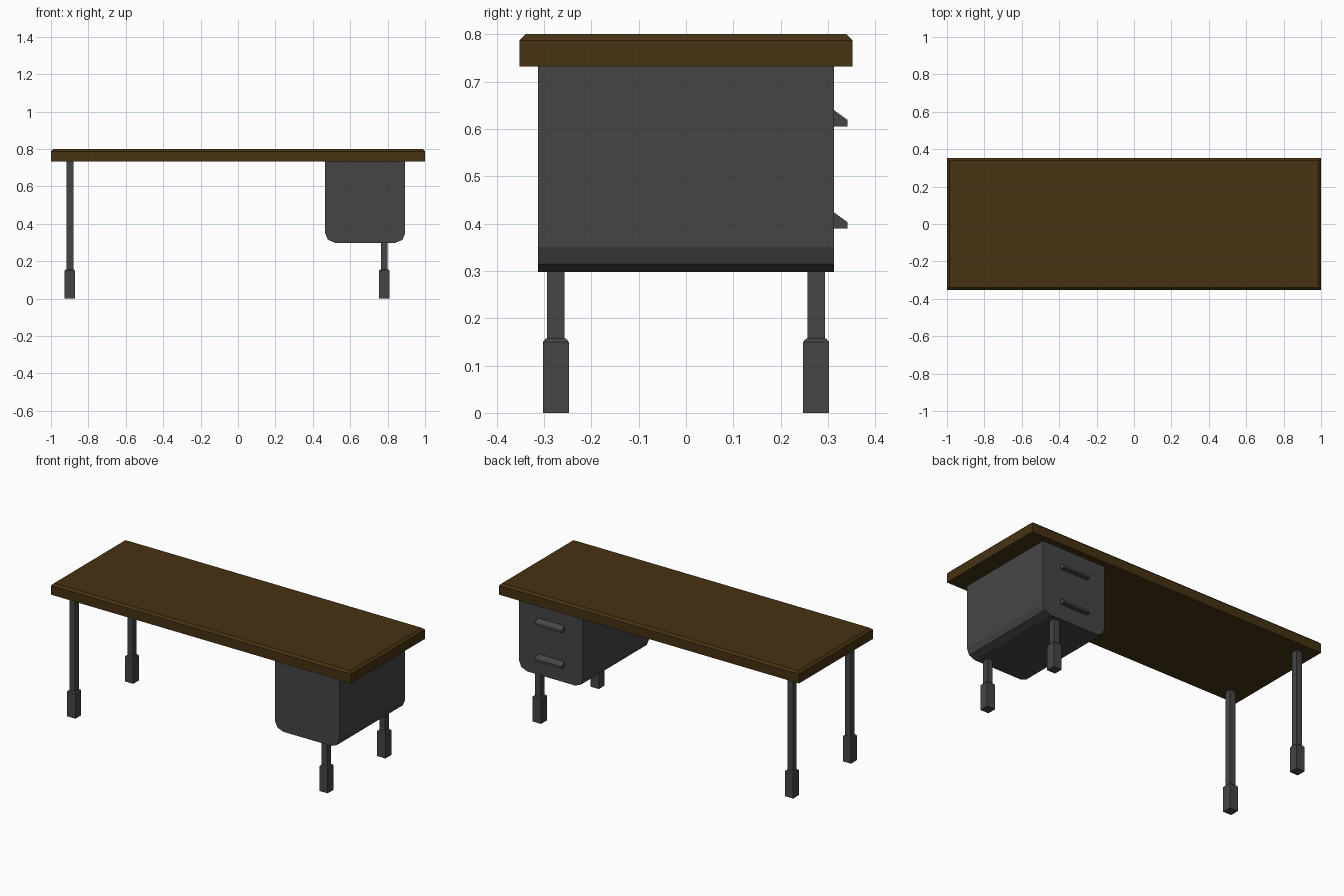
import bpy, bmesh
from mathutils import Vector

if "Cube" in bpy.data.objects:
    bpy.data.objects.remove(bpy.data.objects["Cube"])


def material(name, color):
    m = bpy.data.materials.new(name)
    m.diffuse_color = (*color, 1)
    m.use_nodes = True
    m.node_tree.nodes["Principled BSDF"].inputs["Base Color"].default_value = m.diffuse_color
    return m


WOOD = material("dark_wood", (0.06, 0.032, 0.006))
METAL = material("dark_grey", (0.06, 0.06, 0.06))


def make_object(name, bm, mat):
    bmesh.ops.recalc_face_normals(bm, faces=bm.faces)
    me = bpy.data.meshes.new(name)
    bm.to_mesh(me)
    bm.free()
    me.materials.append(mat)
    ob = bpy.data.objects.new(name, me)
    bpy.context.collection.objects.link(ob)
    return ob


def extrude(name, points, direction, mat):
    """Solid made by sweeping a closed outline along a vector."""
    bm = bmesh.new()
    face = bm.faces.new([bm.verts.new(p) for p in points])
    swept = bmesh.ops.extrude_face_region(bm, geom=[face], use_keep_orig=True)
    verts = [g for g in swept["geom"] if isinstance(g, bmesh.types.BMVert)]
    bmesh.ops.translate(bm, verts=verts, vec=Vector(direction))
    return make_object(name, bm, mat)


def stacked(name, cx, cy, rings, mat):
    """Rectangular rings (half x, half y, z) bridged from bottom to top."""
    bm = bmesh.new()
    loops = [[bm.verts.new((cx + sx * hx, cy + sy * hy, z))
              for sx, sy in ((-1, -1), (1, -1), (1, 1), (-1, 1))]
             for hx, hy, z in rings]
    for a, b in zip(loops, loops[1:]):
        for i in range(4):
            j = (i + 1) % 4
            bm.faces.new((a[i], a[j], b[j], b[i]))
    bm.faces.new(loops[0])
    bm.faces.new(loops[-1])
    return make_object(name, bm, mat)


# Table top with chamfered upper edge
stacked("table_top", 0, 0,
        [(1, 0.352, 0.732), (1, 0.352, 0.787), (0.987, 0.339, 0.8)], WOOD)

# Drawer cabinet: box with rounded lower edges, swept front to back
half = [(0.16, 0.298), (0.199, 0.314), (0.214, 0.35), (0.214, 0.733)]
outline = half + [(-x, z) for x, z in reversed(half)]
extrude("drawer_cabinet", [(0.68 + x, -0.313, z) for x, z in outline],
        (0, 0.626, 0), METAL)

# Wedge-shaped drawer handles on the back
for label, z in (("upper", 0.605), ("lower", 0.389)):
    wedge = [(0.312, 0), (0.341, 0), (0.341, 0.014), (0.312, 0.035)]
    extrude(label + "_drawer_handle", [(0.59, y, z + dz) for y, dz in wedge],
            (0.18, 0, 0), METAL)

# Legs with thicker chamfered feet; right pair stops under the cabinet
for side, x, top in (("left", -0.899, 0.733), ("right", 0.782, 0.3)):
    for end, y in (("front", -0.275), ("back", 0.275)):
        rings = [(h, h, z) for h, z in ((0.0275, 0), (0.0275, 0.15),
                                        (0.021, 0.157), (0.0185, 0.157),
                                        (0.0185, top))]
        stacked(f"{end}_{side}_leg", x, y, rings, METAL)
